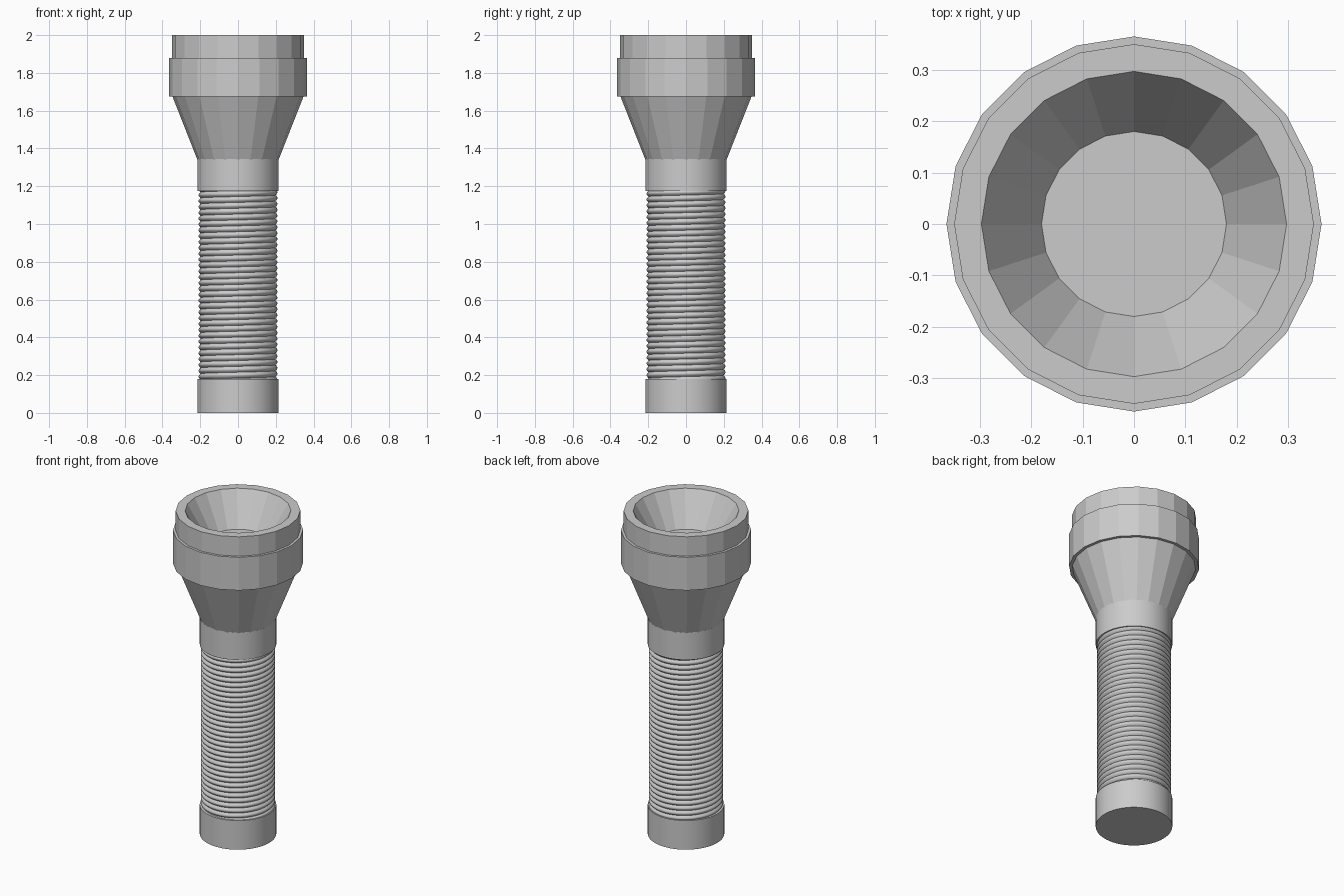
import bpy, bmesh, math

if "Cube" in bpy.data.objects:
    bpy.data.objects.remove(bpy.data.objects["Cube"])


def finish(name, bm, smooth_angle=None):
    bmesh.ops.recalc_face_normals(bm, faces=bm.faces)
    mesh = bpy.data.meshes.new(name)
    bm.to_mesh(mesh)
    bm.free()
    obj = bpy.data.objects.new(name, mesh)
    bpy.context.collection.objects.link(obj)
    if smooth_angle is not None:
        bpy.ops.object.select_all(action='DESELECT')
        obj.select_set(True)
        bpy.context.view_layer.objects.active = obj
        bpy.ops.object.shade_smooth_by_angle(angle=math.radians(smooth_angle))
    return obj


def lathe(name, profile, sides, smooth_angle=None):
    """Turn a (radius, z) profile around z and cap both ends."""
    bm = bmesh.new()
    rings = []
    for r, z in profile:
        rings.append([bm.verts.new((r * math.cos(math.tau * i / sides),
                                    r * math.sin(math.tau * i / sides), z))
                      for i in range(sides)])
    for a, b in zip(rings, rings[1:]):
        for i in range(sides):
            j = (i + 1) % sides
            bm.faces.new((a[i], a[j], b[j], b[i]))
    bm.faces.new(rings[0][::-1])
    bm.faces.new(rings[-1])
    return finish(name, bm, smooth_angle)


def threaded_tube(name, z0, z1, r_in, r_out, pitch, sides=64, steps=6):
    """Tube whose rows climb one pitch per turn, giving a helical ridge."""
    bm = bmesh.new()
    rows = int((z1 - z0) / pitch * steps)
    cols = []
    for i in range(sides + 1):
        ang = math.tau * i / sides
        col = []
        for k in range(rows + 1):
            r = r_in + (r_out - r_in) * math.sin(math.pi * (k % steps) / steps)
            z = z0 + pitch * (k / steps + i / sides)
            col.append(bm.verts.new((r * math.cos(ang), r * math.sin(ang), z)))
        cols.append(col)
    for a, b in zip(cols, cols[1:]):
        for k in range(rows):
            bm.faces.new((a[k], b[k], b[k + 1], a[k + 1]))
    bmesh.ops.remove_doubles(bm, verts=bm.verts, dist=1e-5)
    return finish(name, bm, 50)


# Smooth tail cap and neck band
lathe("tail_cap", [(0.215, 0), (0.215, 0.18)], 64, 30)
lathe("neck_band", [(0.215, 1.175), (0.215, 1.345)], 64, 30)

# Ridged grip, its ends tucked inside the two bands
threaded_tube("grip", 0.13, 1.19, 0.198, 0.209, 0.031)

# Faceted head: flare, collar, rim and sunken reflector
lathe("head", [
    (0.215, 1.34), (0.347, 1.675), (0.365, 1.675), (0.365, 1.88),
    (0.35, 1.88), (0.35, 2.0), (0.297, 2.0), (0.18, 1.80)], 20)
